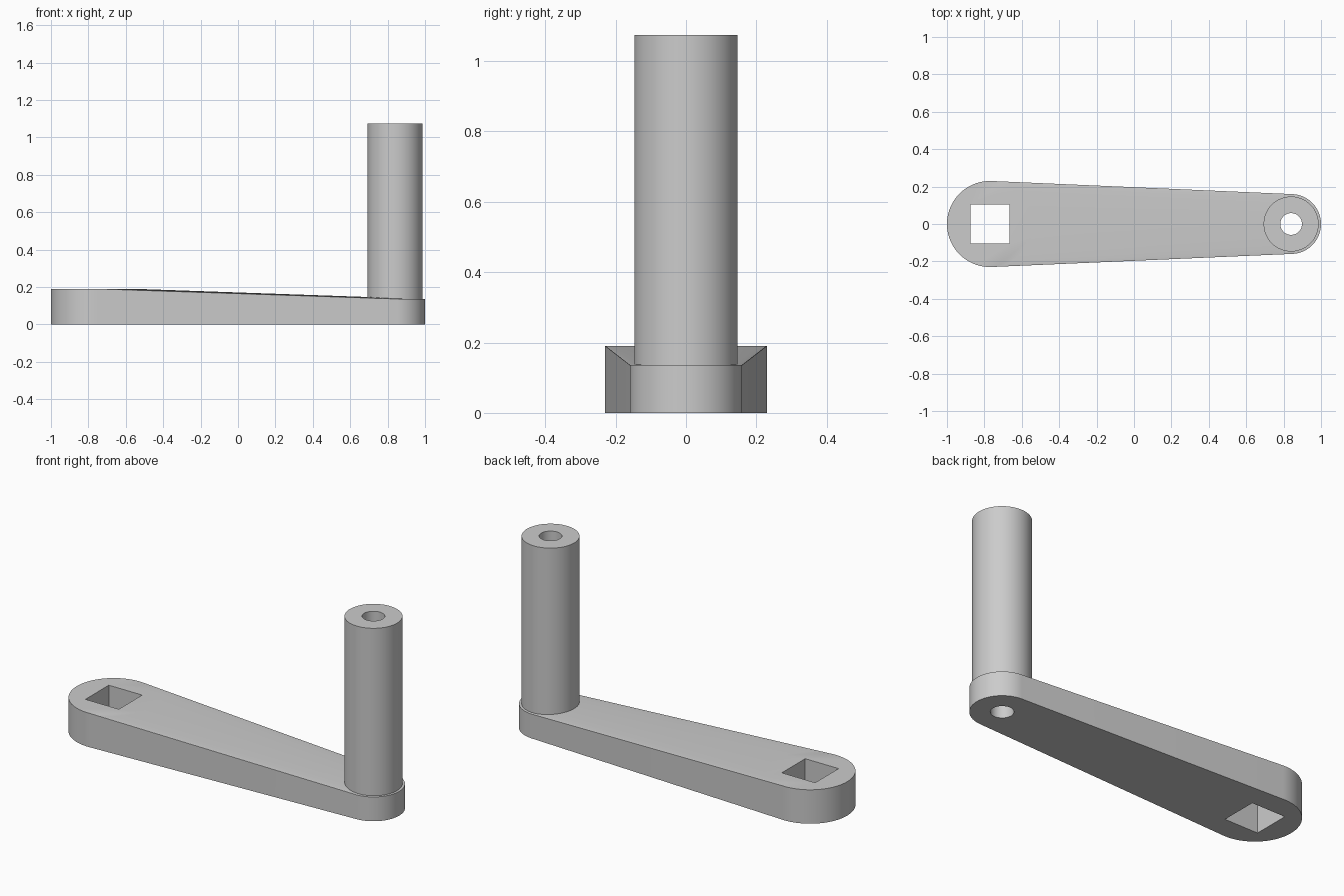
import bpy, bmesh
from math import cos, sin, pi, radians
from mathutils import Matrix

if "Cube" in bpy.data.objects:
    bpy.data.objects.remove(bpy.data.objects["Cube"], do_unlink=True)

SEGMENTS = 96
HUB_X, HUB_R, HUB_H = -0.77, 0.23, 0.19
PIN_X, PIN_R, PIN_H = 0.84, 0.16, 0.136
HANDLE_R, HANDLE_TOP, BORE_R = 0.147, 1.075, 0.058
SOCKET = 0.207

grey = bpy.data.materials.new("light grey")
grey.use_nodes = True
grey.diffuse_color = (0.6, 0.6, 0.6, 1)
grey.node_tree.nodes["Principled BSDF"].inputs["Base Color"].default_value = (0.6, 0.6, 0.6, 1)


def make_object(name, bm):
    bmesh.ops.recalc_face_normals(bm, faces=bm.faces)
    mesh = bpy.data.meshes.new(name)
    bm.to_mesh(mesh)
    bm.free()
    mesh.materials.append(grey)
    obj = bpy.data.objects.new(name, mesh)
    bpy.context.collection.objects.link(obj)
    return obj


def cylinder(name, x, radius, bottom, top):
    bm = bmesh.new()
    bmesh.ops.create_cone(bm, cap_ends=True, segments=SEGMENTS, radius1=radius,
                          radius2=radius, depth=top - bottom,
                          matrix=Matrix.Translation((x, 0, (top + bottom) / 2)))
    return make_object(name, bm)


def finish(obj, cutters):
    """Cut the holes, then smooth the round walls."""
    bpy.ops.object.select_all(action='DESELECT')
    obj.select_set(True)
    bpy.context.view_layer.objects.active = obj
    for cutter in cutters:
        mod = obj.modifiers.new("hole", 'BOOLEAN')
        mod.operation = 'DIFFERENCE'
        mod.solver = 'EXACT'
        mod.object = cutter
        bpy.ops.object.modifier_apply(modifier=mod.name)
    bpy.ops.object.shade_smooth_by_angle(angle=radians(30))


# Tapered arm: hull around a tall wide hub and a lower narrow end
bm = bmesh.new()
for x, r, h in ((HUB_X, HUB_R, HUB_H), (PIN_X, PIN_R, PIN_H)):
    for i in range(SEGMENTS):
        a = 2 * pi * i / SEGMENTS
        for z in (0, h):
            bm.verts.new((x + r * cos(a), r * sin(a), z))
bmesh.ops.convex_hull(bm, input=bm.verts)
bmesh.ops.delete(bm, geom=[v for v in bm.verts if not v.link_faces], context='VERTS')
bmesh.ops.dissolve_limit(bm, angle_limit=0.0005, verts=bm.verts, edges=bm.edges)
arm = make_object("crank_arm", bm)

# Upright handle
handle = cylinder("handle", PIN_X, HANDLE_R, PIN_H, HANDLE_TOP)

# Hole cutters: round bore and square socket
bore = cylinder("bore_cutter", PIN_X, BORE_R, -0.1, HANDLE_TOP + 0.1)
bm = bmesh.new()
bmesh.ops.create_cube(bm, size=1, matrix=Matrix.Translation((HUB_X, 0, HUB_H / 2))
                      @ Matrix.Diagonal((SOCKET, SOCKET, 0.5, 1)))
socket = make_object("socket_cutter", bm)

finish(arm, [bore, socket])
finish(handle, [bore])
for cutter in (bore, socket):
    bpy.data.objects.remove(cutter, do_unlink=True)
